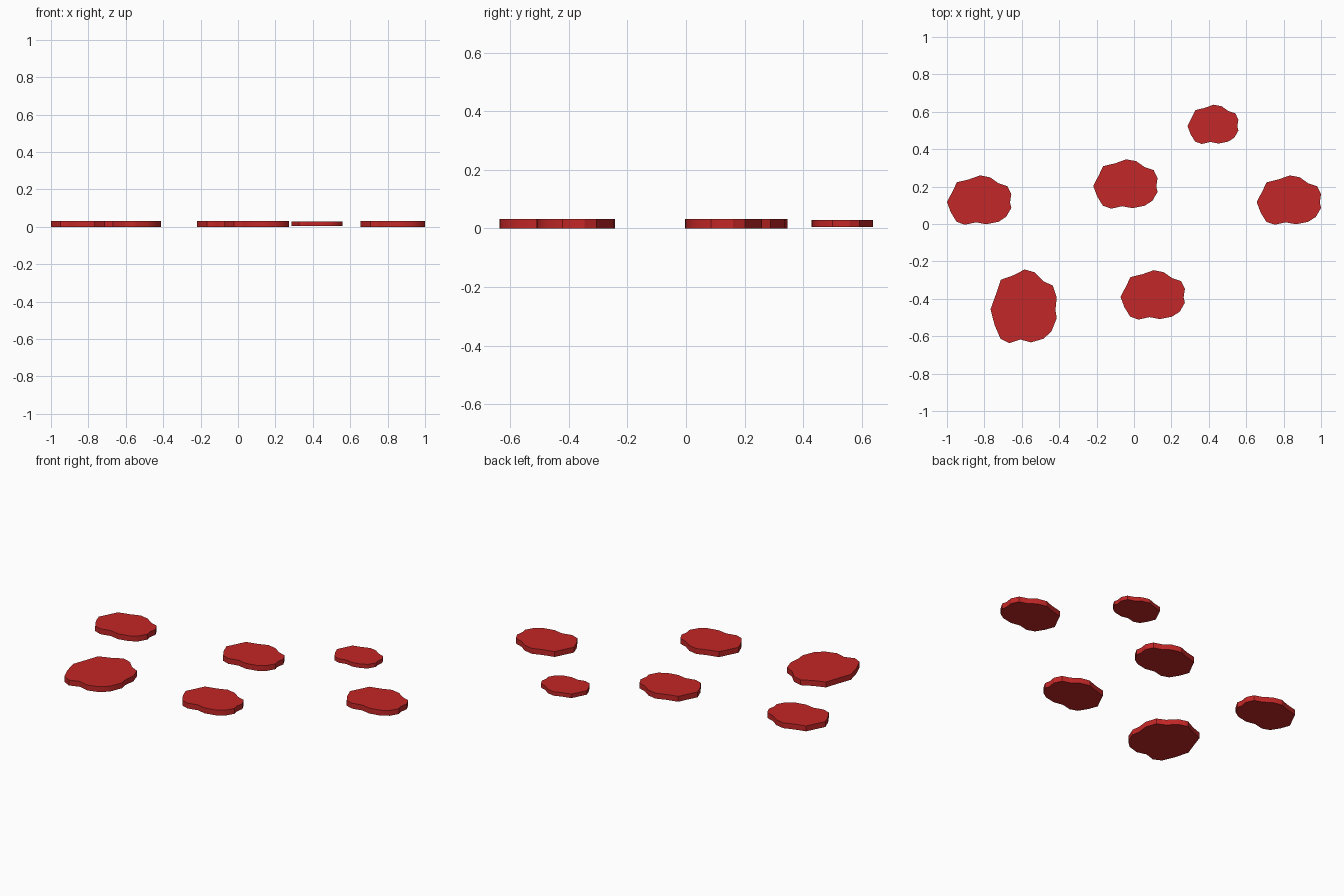
import bpy, bmesh

if "Cube" in bpy.data.objects:
    bpy.data.objects.remove(bpy.data.objects["Cube"])

# wavy outline shared by all discs, in a -1..1 box
OUTLINE = [(-1, -.08), (-.84, .32), (-.69, .72), (-.31, .84), (.03, 1), (.34, .92),
           (.6, .68), (.88, .56), (1, .24), (.96, -.1), (1, -.32), (.84, -.68),
           (.6, -.88), (.22, -.98), (-.1, -.9), (-.44, -1), (-.7, -.88), (-.88, -.5)]

red = bpy.data.materials.new("red")
red.diffuse_color = (0.55, 0.02, 0.02, 1)
red.use_nodes = True
red.node_tree.nodes["Principled BSDF"].inputs["Base Color"].default_value = red.diffuse_color


def wavy_disc(name, centre, half_size, z0, z1):
    bm = bmesh.new()
    verts = [bm.verts.new((x * half_size[0], y * half_size[1], z0))
             for x, y in reversed(OUTLINE)]
    base = bm.faces.new(verts)
    side = bmesh.ops.extrude_face_region(bm, geom=[base], use_keep_orig=True)
    top = [g for g in side["geom"] if isinstance(g, bmesh.types.BMVert)]
    bmesh.ops.translate(bm, verts=top, vec=(0, 0, z1 - z0))
    bmesh.ops.recalc_face_normals(bm, faces=bm.faces)
    mesh = bpy.data.meshes.new(name)
    bm.to_mesh(mesh)
    bm.free()
    mesh.materials.append(red)
    obj = bpy.data.objects.new(name, mesh)
    obj.location = (*centre, 0)
    bpy.context.collection.objects.link(obj)
    bpy.ops.object.select_all(action='DESELECT')
    obj.select_set(True)
    bpy.context.view_layer.objects.active = obj
    bpy.ops.object.shade_smooth_by_angle()


# four equal discs
for i, c in enumerate([(-.828, .128), (-.046, .214), (.828, .128), (.1, -.379)]):
    wavy_disc(f"disc_{i + 1}", c, (.172, .132), 0, .032)

# stretched large disc and thin small disc
wavy_disc("large_disc", (-.59, -.44), (.177, .197), 0, .032)
wavy_disc("small_disc", (.422, .533), (.136, .105), .004, .028)
